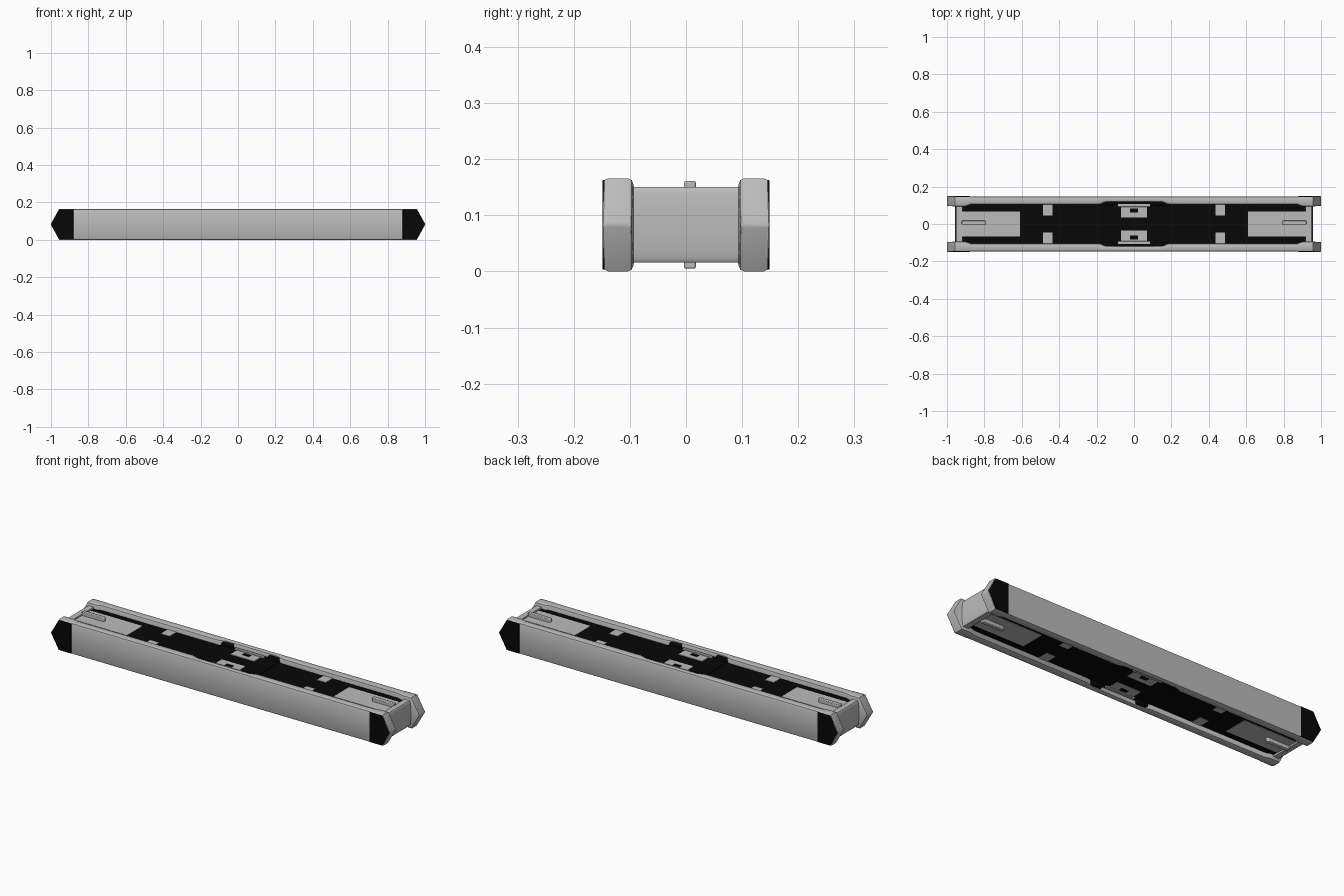
import bpy, bmesh, math

if "Cube" in bpy.data.objects:
    bpy.data.objects.remove(bpy.data.objects["Cube"])

MID = 0.083  # mid height; everything mirrors about it


def material(name, v):
    m = bpy.data.materials.new(name)
    m.diffuse_color = (v, v, v, 1)
    m.use_nodes = True
    m.node_tree.nodes["Principled BSDF"].inputs["Base Color"].default_value = m.diffuse_color
    return m


GREY = material("light grey", 0.5)
BLACK = material("black", 0.002)


def finish(name, bm, mat, bevel=0, segments=2):
    bmesh.ops.recalc_face_normals(bm, faces=bm.faces)
    me = bpy.data.meshes.new(name)
    bm.to_mesh(me)
    bm.free()
    ob = bpy.data.objects.new(name, me)
    bpy.context.collection.objects.link(ob)
    me.materials.append(mat)
    if bevel:
        mod = ob.modifiers.new("bevel", 'BEVEL')
        mod.width, mod.segments = bevel, segments
        mod.limit_method = 'ANGLE'
    bpy.ops.object.select_all(action='DESELECT')
    bpy.context.view_layer.objects.active = ob
    ob.select_set(True)
    bpy.ops.object.shade_smooth_by_angle(angle=math.radians(35))
    return ob


def box(name, x0, x1, y0, y1, z0, z1, mat, bevel=0):
    bm = bmesh.new()
    bmesh.ops.create_cube(bm, size=1)
    for v in bm.verts:
        v.co = ((x0 + x1) / 2 + v.co.x * (x1 - x0),
                (y0 + y1) / 2 + v.co.y * (y1 - y0),
                (z0 + z1) / 2 + v.co.z * (z1 - z0))
    return finish(name, bm, mat, bevel)


def prism(name, outline, place, a, b, mat, bevel=0, segments=2):
    """Extrude a 2D outline from a to b; place maps (u, v, depth) to a point."""
    bm = bmesh.new()
    f = bm.faces.new([bm.verts.new(place(u, v, a)) for u, v in outline])
    new = bmesh.ops.extrude_face_region(bm, geom=[f])["geom"]
    d = [p - q for p, q in zip(place(0, 0, b), place(0, 0, a))]
    bmesh.ops.translate(bm, vec=d, verts=[g for g in new if isinstance(g, bmesh.types.BMVert)])
    return finish(name, bm, mat, bevel, segments)


def rail(name, side):
    """Long side rail lofted from chamfered sections: x, inner y, half height."""
    half = [(1.0, 0.097, 0.004), (0.956, 0.094, 0.083), (0.90, 0.094, 0.083),
            (0.875, 0.103, 0.083), (0.19, 0.103, 0.083), (0.15, 0.117, 0.083)]
    stations = [(-x, y, h) for x, y, h in half] + half[::-1]
    bm = bmesh.new()
    rings = []
    for x, yi, h in stations:
        yo = 0.148
        ring = []
        k = min(0.010, h * 0.6)
        # rounded corners, each made from three points
        for cy, cz, start in ((yo, h, 0), (yi, h, 90), (yi, -h, 180), (yo, -h, 270)):
            sy, sz = (1 if cy == yo else -1), (1 if cz > 0 else -1)
            for t in (0, 45, 90):
                a = math.radians(start + t)
                ring.append(bm.verts.new((x, side * (cy - sy * k + k * math.cos(a)),
                                          MID + cz - sz * k + k * math.sin(a))))
        rings.append(ring)
    for r, s in zip(rings, rings[1:]):
        for i in range(len(r)):
            j = (i + 1) % len(r)
            bm.faces.new((r[i], r[j], s[j], s[i]))
    bm.faces.new(rings[0])
    bm.faces.new(rings[-1])
    return finish(name, bm, GREY)


# Dark inner body
box("core", -0.93, 0.93, -0.106, 0.106, 0.026, 0.140, BLACK)
box("core_middle", -0.17, 0.17, -0.12, 0.12, 0.022, 0.144, BLACK)

# Side rails with black pointed end caps
for side, label in ((-1, "front"), (1, "back")):
    rail(label + "_rail", side)
    for e, end in ((-1, "left"), (1, "right")):
        hexagon = [(0.88 * e, -0.080), (0.955 * e, -0.080), (0.9995 * e, 0),
                   (0.955 * e, 0.080), (0.88 * e, 0.080)]
        prism(f"{label}_{end}_cap", hexagon, lambda u, v, d: (u, d, MID + v),
              side * 0.136, side * 0.149, BLACK, 0.002)

# Slightly bowed end plates
for e, end in ((-1, "left"), (1, "right")):
    bow = [(0.918, 0.067), (0.948, 0.067)]
    bow += [(0.948 + 0.008 * math.cos(math.radians(a)), 0.067 * math.sin(math.radians(a)))
            for a in range(75, -76, -15)]
    bow += [(0.948, -0.067), (0.918, -0.067)]
    prism(end + "_end_plate", bow, lambda u, v, d: (e * u, d, MID + v), -0.1, 0.1, GREY)

# Details repeated on the upper and lower faces
for s, level in ((1, "upper"), (-1, "lower")):
    def slab(name, x0, x1, y0, y1, top, mat, base=0.135, bevel=0):
        lo, hi = sorted((MID + s * (base - MID), MID + s * (top - MID)))
        y0, y1 = sorted((y0, y1))
        x0, x1 = sorted((x0, x1))
        return box(f"{level}_{name}", x0, x1, y0, y1, lo, hi, mat, bevel)

    for e, end in ((-1, "left"), (1, "right")):
        # Light cover panel and its raised rounded rib
        slab(end + "_panel", e * 0.61, e * 0.92, -0.066, 0.066, 0.142, GREY)
        r = 0.0105
        arc = [(0.79 + r + r * math.cos(math.radians(a)), r * math.sin(math.radians(a)))
               for a in range(90, 271, 18)]
        capsule = arc + [(0.921, -r), (0.921, r)]
        prism(f"{level}_{end}_rib", capsule,
              lambda u, v, d: (e * u, 0.007 + v, MID + s * (d - MID)),
              0.138, 0.161, GREY, 0.003)
        for side, label in ((-1, "front"), (1, "back")):
            # Small light tabs and dark bumps beside the middle clips
            slab(f"{end}_{label}_tab", e * 0.435, e * 0.487, side * 0.045, side * 0.104, 0.142, GREY)
            slab(f"{end}_{label}_bump", e * 0.105, e * 0.168, side * 0.098, side * 0.12,
                 0.161, BLACK, bevel=0.005)

    # Middle clips: light block, wider bar, dark slot
    for side, label in ((-1, "front"), (1, "back")):
        slab(label + "_clip", -0.07, 0.07, side * 0.036, side * 0.095, 0.147, GREY)
        slab(label + "_clip_bar", -0.086, 0.086, side * 0.092, side * 0.108, 0.152, GREY, bevel=0.002)
        slab(label + "_clip_slot", -0.021, 0.021, side * 0.062, side * 0.084, 0.148, BLACK, base=0.141)
